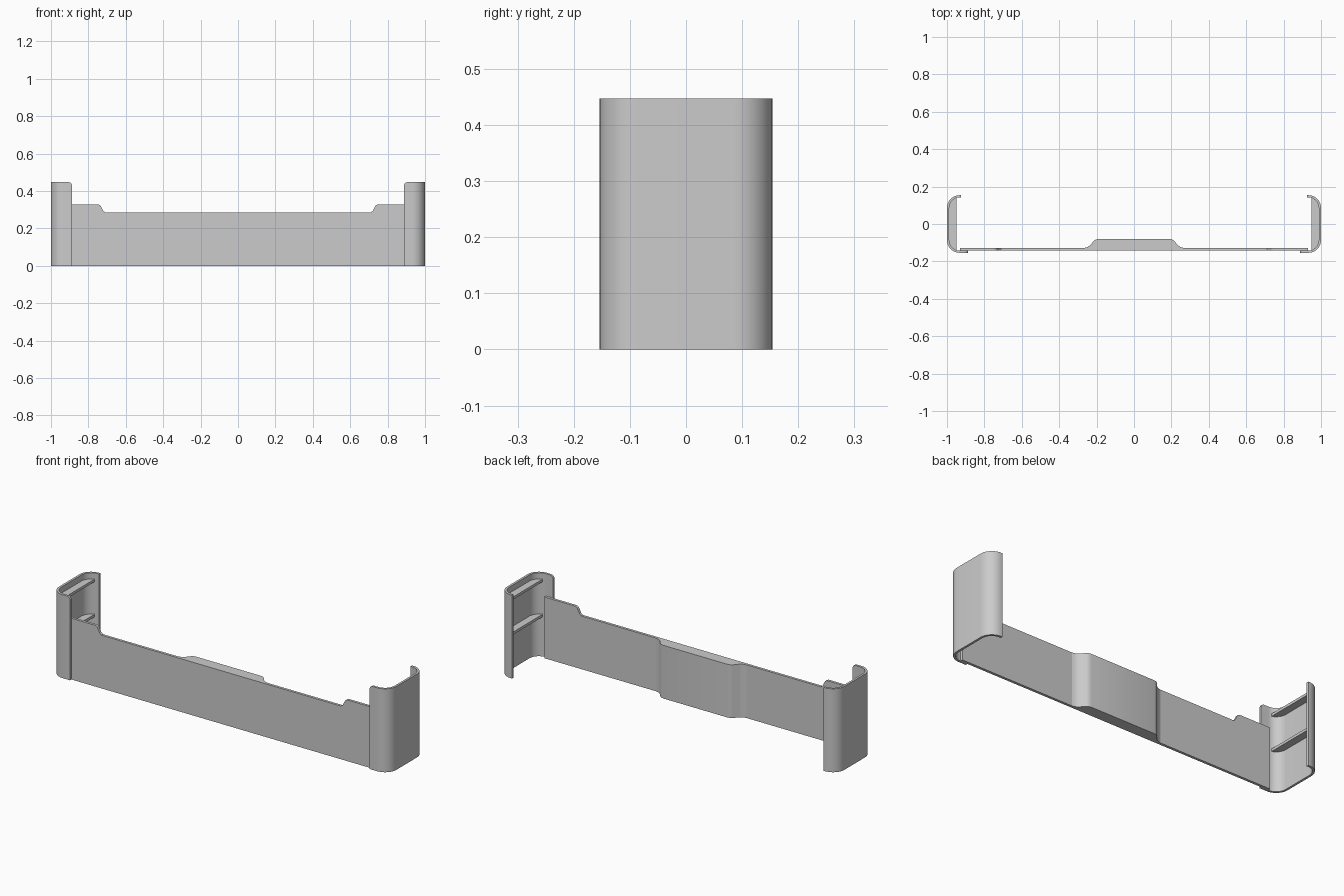
import bpy, bmesh
from math import sin, cos, pi
from mathutils import Vector

if "Cube" in bpy.data.objects:
    bpy.data.objects.remove(bpy.data.objects["Cube"])


def prism(name, pts, axis, lo, hi):
    """Extrude a closed 2D outline along z ('z') or along y ('y', outline in xz)."""
    bm = bmesh.new()
    place = (lambda p, h: (p[0], p[1], h)) if axis == 'z' else (lambda p, h: (p[0], h, p[1]))
    a = [bm.verts.new(place(p, lo)) for p in pts]
    b = [bm.verts.new(place(p, hi)) for p in pts]
    bm.faces.new(a)
    bm.faces.new(b)
    for i in range(len(pts)):
        j = (i + 1) % len(pts)
        bm.faces.new((a[i], a[j], b[j], b[i]))
    bmesh.ops.recalc_face_normals(bm, faces=bm.faces)
    me = bpy.data.meshes.new(name)
    bm.to_mesh(me)
    bm.free()
    ob = bpy.data.objects.new(name, me)
    bpy.context.collection.objects.link(ob)
    return ob


def arc(cx, cy, r, a0, a1, n=12):
    return [(cx + r * cos(a0 + (a1 - a0) * i / n), cy + r * sin(a0 + (a1 - a0) * i / n))
            for i in range(n + 1)]


def smooth(ob):
    bpy.ops.object.select_all(action='DESELECT')
    ob.select_set(True)
    bpy.context.view_layer.objects.active = ob
    bpy.ops.object.shade_smooth_by_angle(angle=0.6)


H, R, T = 0.447, 0.068, 0.012
CX, CY = 1 - R, 0.154 - R
FRONT_TIP, BACK_TIP = 0.888, 0.924


def bracket_side(r):
    return arc(CX, -CY, r, -pi / 2, 0) + arc(CX, CY, r, 0, pi / 2)


# C-shaped end brackets and their inner shelves
outer, inner = bracket_side(R), bracket_side(R - T)
c_profile = ([(FRONT_TIP, outer[0][1])] + outer + [(BACK_TIP, outer[-1][1])]
             + [(BACK_TIP, inner[-1][1])] + inner[::-1] + [(FRONT_TIP, inner[0][1])])
shelf_profile = [p for p in bracket_side(R - T / 2) if p[0] > 0.943]

for side, s in (("right", 1), ("left", -1)):
    flip = lambda pts: [(s * x, y) for x, y in pts]
    br = prism(side + "_bracket", flip(c_profile), 'z', 0, H)
    # rounded upper corner of the front lip
    bm = bmesh.new()
    bm.from_mesh(br.data)
    tip = [e for e in bm.edges
           if all(v.co.z > H - 1e-4 and abs(abs(v.co.x) - FRONT_TIP) < 1e-4 for v in e.verts)]
    bmesh.ops.bevel(bm, geom=tip, offset=0.018, segments=5, profile=0.5, affect='EDGES')
    bm.to_mesh(br.data)
    bm.free()
    smooth(br)
    for label, z in (("upper", 0.40), ("lower", 0.212)):
        smooth(prism(f"{side}_{label}_shelf", flip(shelf_profile), 'z', z, z + 0.014))

# Front panel with raised ends
half = [(0.93, 0), (0.93, 0.328), (0.745, 0.328), (0.735, 0.322), (0.72, 0.293), (0.71, 0.285)]
prism("front_panel", half + [(-x, z) for x, z in half[::-1]], 'y', -0.142, -0.128)

# Thickened block behind the centre of the panel
half = [(0.27, -0.1285), (0.25, -0.124), (0.235, -0.114), (0.215, -0.09), (0.205, -0.083), (0.19, -0.08)]
half = [(0.27, -0.135)] + half
smooth(prism("centre_block", half + [(-x, y) for x, y in half[::-1]], 'z', 0, 0.285))
